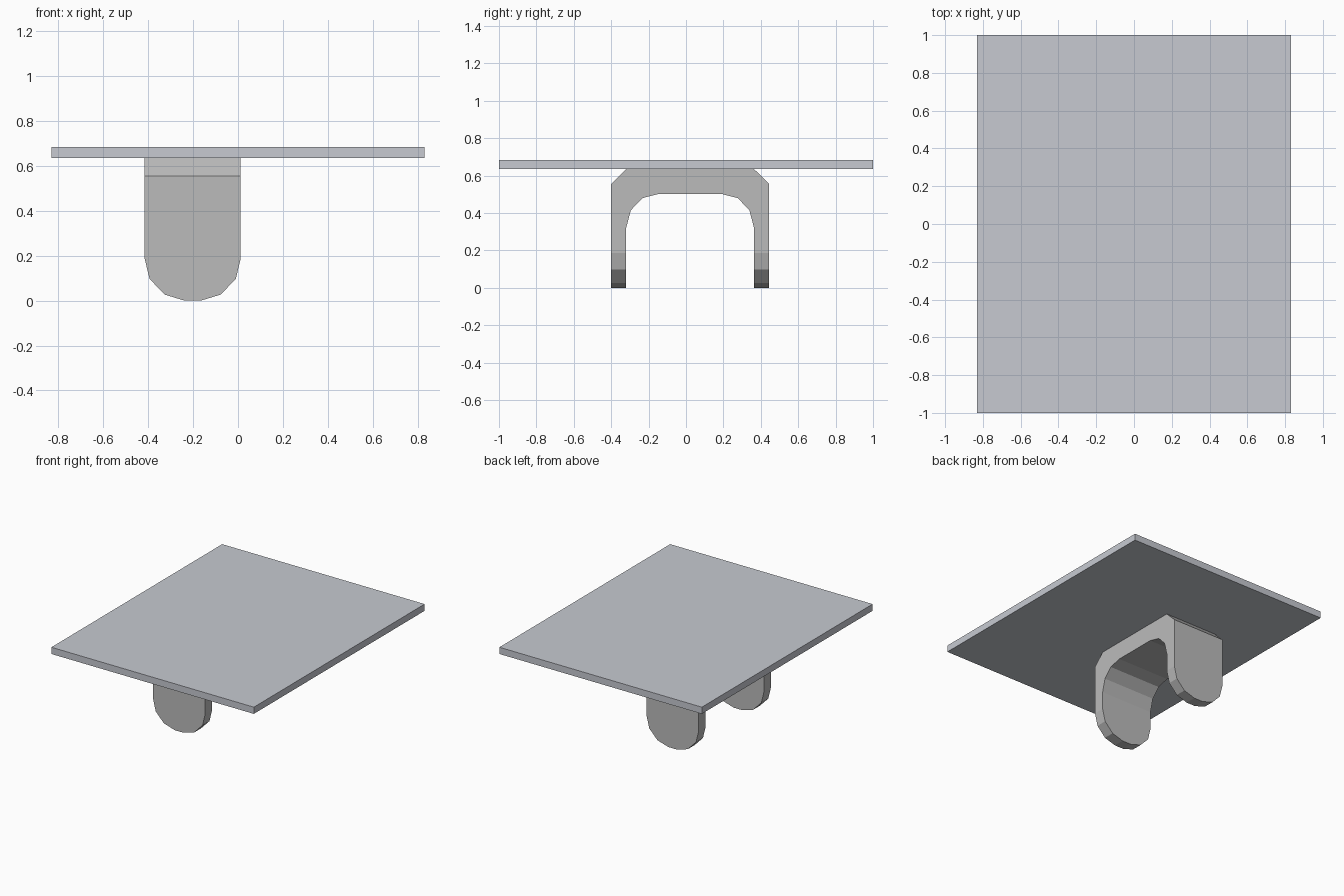
import bpy, bmesh
from mathutils import Vector

if "Cube" in bpy.data.objects:
    bpy.data.objects.remove(bpy.data.objects["Cube"])


def prism(name, points, offset):
    """Extrude a closed planar outline by the offset vector."""
    bm = bmesh.new()
    face = bm.faces.new([bm.verts.new(p) for p in points])
    ext = bmesh.ops.extrude_face_region(bm, geom=[face])
    verts = [g for g in ext["geom"] if isinstance(g, bmesh.types.BMVert)]
    bmesh.ops.translate(bm, verts=verts, vec=Vector(offset))
    bmesh.ops.recalc_face_normals(bm, faces=bm.faces[:])
    mesh = bpy.data.meshes.new(name)
    bm.to_mesh(mesh)
    bm.free()
    obj = bpy.data.objects.new(name, mesh)
    bpy.context.collection.objects.link(obj)
    return obj


def mirrored(half, centre):
    """Complete a symmetric outline from (offset from centre, height) pairs."""
    return [(centre + a, z) for a, z in half] + [(centre - a, z) for a, z in reversed(half)]


def material(name, colour):
    mat = bpy.data.materials.new(name)
    mat.diffuse_color = (*colour, 1)
    mat.use_nodes = True
    mat.node_tree.nodes["Principled BSDF"].inputs["Base Color"].default_value = mat.diffuse_color
    return mat


# flat top plate
W, Z0, Z1 = 0.83, 0.635, 0.685
plate = prism("top_plate", [(-W, -1, Z0), (W, -1, Z0), (W, 1, Z0), (-W, 1, Z0)], (0, 0, Z1 - Z0))
plate.data.materials.append(material("blue_grey", (0.57, 0.59, 0.64)))

# arched bracket: side outline, swept across x
arch = mirrored([(0.165, 0.503), (0.255, 0.48), (0.317, 0.415), (0.342, 0.32), (0.342, 0.0),
                 (0.423, 0.0), (0.423, 0.555), (0.342, Z0)], 0.022)
bracket = prism("bracket", [(-0.418, y, z) for y, z in arch], (0.432, 0, 0))
bracket.data.materials.append(material("grey", (0.5, 0.5, 0.5)))

# rounded leg ends: keep only what lies inside the front outline
tongue = mirrored([(0.036, 0.003), (0.125, 0.03), (0.192, 0.1), (0.214, 0.19), (0.214, 0.8)], -0.202)
cutter = prism("leg_end_cutter", [(x, -0.6, z - 0.003) for x, z in tongue], (0, 1.2, 0))
cutter.hide_render = True
cutter.hide_viewport = True
mod = bracket.modifiers.new("rounded_ends", 'BOOLEAN')
mod.operation = 'INTERSECT'
mod.solver = 'EXACT'
mod.object = cutter
